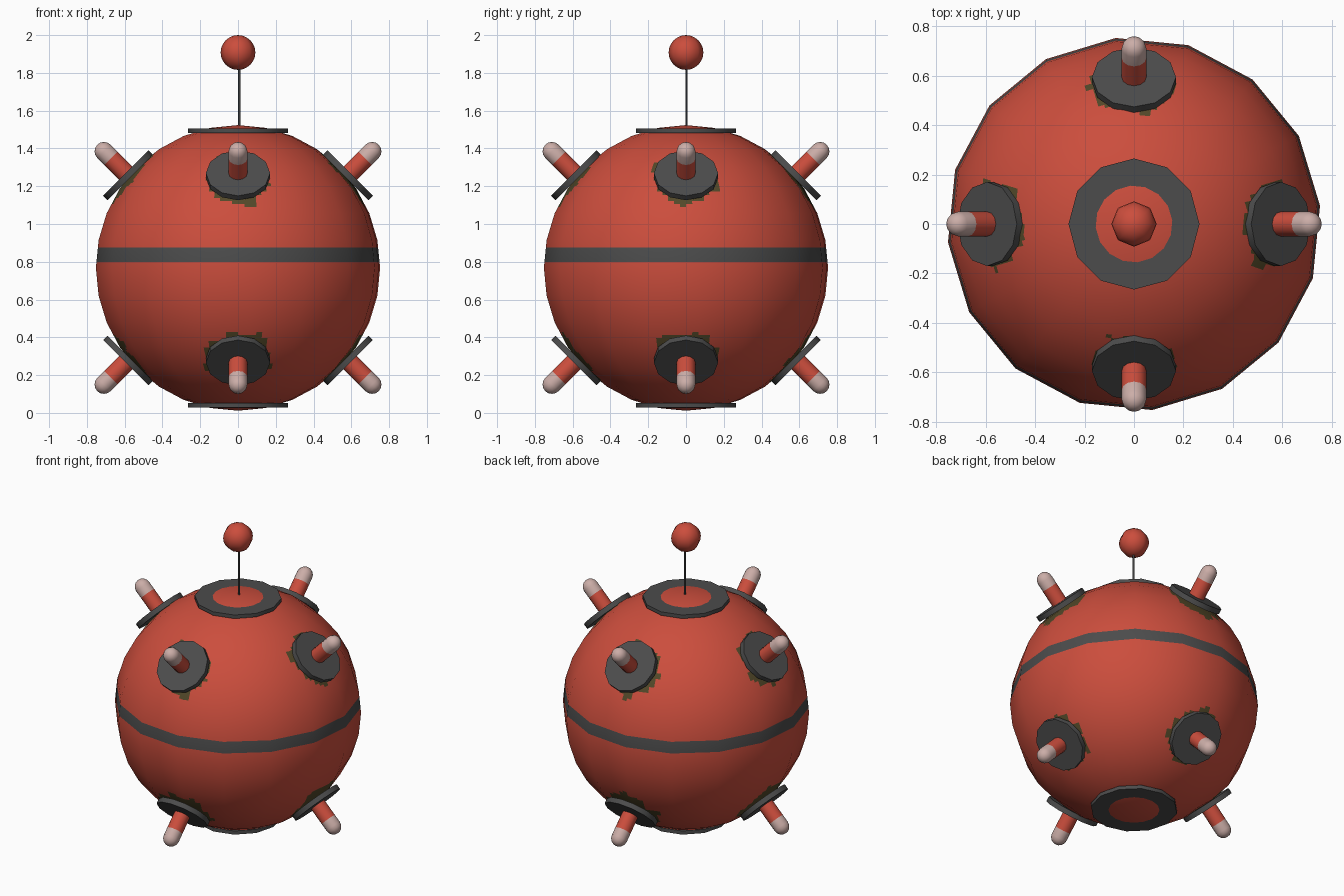
import bpy, bmesh, math
from mathutils import Vector, Matrix, noise

if "Cube" in bpy.data.objects:
    bpy.data.objects.remove(bpy.data.objects["Cube"])

CZ, R = 0.7675, 0.756          # body centre height and radius


def material(name, rgb):
    m = bpy.data.materials.new(name)
    m.diffuse_color = (*rgb, 1)
    m.use_nodes = True
    m.node_tree.nodes["Principled BSDF"].inputs["Base Color"].default_value = m.diffuse_color
    return m


RED = material("faded red paint", (0.60, 0.075, 0.046))
GREY = material("dark grey metal", (0.072, 0.072, 0.072))
PALE = material("pale pink tip", (0.60, 0.42, 0.39))
MOSS = material("olive grime", (0.085, 0.065, 0.022))


def finish(bm, name, mats, angle=40):
    bmesh.ops.recalc_face_normals(bm, faces=bm.faces)
    me = bpy.data.meshes.new(name)
    bm.to_mesh(me)
    bm.free()
    for m in mats:
        me.materials.append(m)
    ob = bpy.data.objects.new(name, me)
    bpy.context.collection.objects.link(ob)
    bpy.ops.object.select_all(action='DESELECT')
    ob.select_set(True)
    bpy.context.view_layer.objects.active = ob
    bpy.ops.object.shade_smooth_by_angle(angle=math.radians(angle))
    return ob


def lathe(name, profile, sides, mats, place=Matrix(), rule=None):
    """Spin a (radius, height) profile around z, then place it."""
    bm = bmesh.new()
    vs = [bm.verts.new((r, 0, z)) for r, z in profile]
    es = [bm.edges.new(p) for p in zip(vs, vs[1:])]
    bmesh.ops.spin(bm, geom=vs + es, axis=(0, 0, 1), cent=(0, 0, 0),
                   angle=math.tau, steps=sides, use_duplicate=False)
    bmesh.ops.remove_doubles(bm, verts=bm.verts, dist=1e-5)
    if rule:
        for f in bm.faces:
            f.material_index = rule(f.calc_center_median())
    bm.transform(place)
    return finish(bm, name, mats)


# Spike frames: four around, above and below, each tilted 45 degrees
spikes = []
for side, up in (("upper", 1), ("lower", -1)):
    for k, where in enumerate(("right", "back", "left", "front")):
        a = k * math.pi / 2
        n = Vector((math.cos(a), math.sin(a), up)).normalized()
        p = Vector((0.585 * math.cos(a), 0.585 * math.sin(a), CZ + up * 0.4925))
        place = Matrix.Translation(p) @ n.to_track_quat('Z', 'Y').to_matrix().to_4x4()
        spikes.append((f"{side}_{where}", p, place))

# Round body with a band cut in and grime around the spike plates
bm = bmesh.new()
bmesh.ops.create_uvsphere(bm, u_segments=16, v_segments=16, radius=R)
bm.transform(Matrix.Translation((0, 0, CZ)) @ Matrix.Rotation(math.radians(5.625), 4, 'Z'))
bmesh.ops.subdivide_edges(bm, edges=bm.edges, cuts=7, use_grid_fill=True)
for z in (0.80, 0.875):
    bmesh.ops.bisect_plane(bm, geom=bm.verts[:] + bm.edges[:] + bm.faces[:],
                           plane_co=(0, 0, z), plane_no=(0, 0, 1))
for f in bm.faces:
    c = f.calc_center_median()
    near = min((c - p).length for _, p, _ in spikes)
    if 0.80 < c.z < 0.875:
        f.material_index = 1
    elif near < 0.172 + 0.055 * noise.noise(c * 14):
        f.material_index = 2
body = finish(bm, "round_body", [RED, GREY, MOSS])
body.data.polygons.foreach_set("use_smooth", [True] * len(body.data.polygons))
centre = Vector((0, 0, CZ))
body.data.normals_split_custom_set_from_vertices(
    [(v.co - centre).normalized() for v in body.data.vertices])

# Plates at the top and bottom, with the body bulging through
for name, z in (("top_plate", 1.482), ("bottom_plate", 0.0285)):
    lathe(name, [(0, 0), (0.265, 0), (0.265, 0.0245), (0, 0.0245)], 12, [GREY],
          Matrix.Translation((0, 0, z)))

# Spikes: grey plate, red stem and pale rounded tip
dome = [(0.05 * math.cos(t * math.pi / 8), 0.176 + 0.05 * math.sin(t * math.pi / 8))
        for t in range(4)] + [(0, 0.226)]
for name, _, place in spikes:
    lathe(name + "_plate", [(0, -0.02), (0.17, -0.02), (0.17, 0.013), (0, 0.013)],
          12, [GREY], place)
    lathe(name + "_spike", [(0, 0), (0.05, 0), (0.05, 0.124)] + dome, 12, [RED, PALE],
          place, lambda c: int(c.z > 0.124))

# Aerial rod and ball
lathe("aerial_rod", [(0, 1.50), (0.007, 1.50), (0.007, 1.85), (0, 1.85)], 6, [GREY],
      Matrix.Translation((0.006, 0.003, 0)))
bm = bmesh.new()
bmesh.ops.create_uvsphere(bm, u_segments=8, v_segments=12, radius=0.092)
bm.transform(Matrix.Translation((0, 0, 1.908)))
finish(bm, "aerial_ball", [RED], 60)
